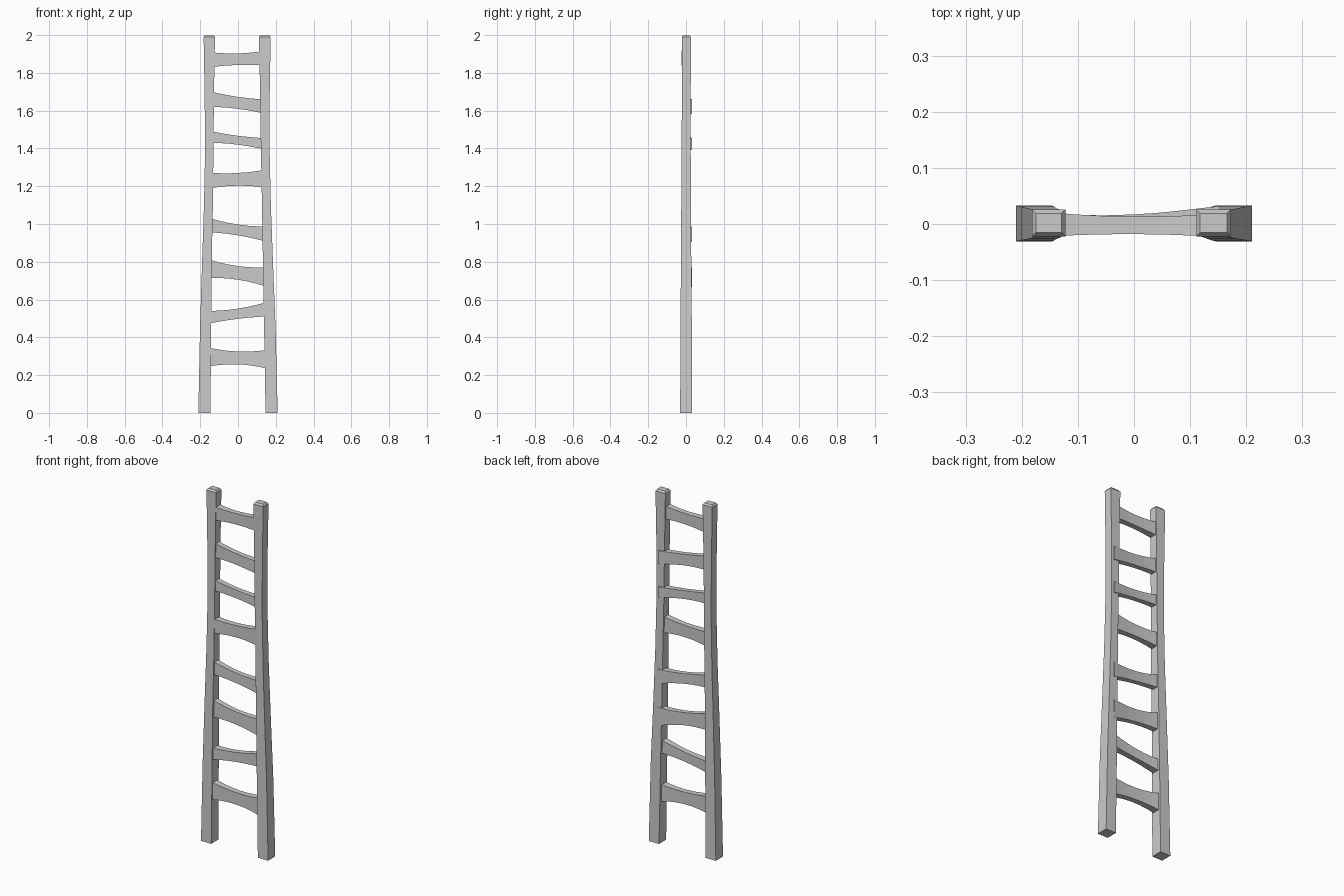
import bpy, bmesh


def loft(name, rings):
    """Skin a list of four-cornered rings into a closed solid."""
    bm = bmesh.new()
    loops = [[bm.verts.new(p) for p in ring] for ring in rings]
    for a, b in zip(loops, loops[1:]):
        for i in range(4):
            j = (i + 1) % 4
            bm.faces.new((a[i], a[j], b[j], b[i]))
    bm.faces.new(loops[0][::-1])
    bm.faces.new(loops[-1])
    bmesh.ops.recalc_face_normals(bm, faces=bm.faces)
    mesh = bpy.data.meshes.new(name)
    bm.to_mesh(mesh)
    bm.free()
    obj = bpy.data.objects.new(name, mesh)
    bpy.context.collection.objects.link(obj)
    return obj


def quad(l, m, r, t):
    """Smooth curve through the left, middle and right values."""
    return m + (r - l) / 2 * t + ((l + r) / 2 - m) * t * t


def rail(name, sections):
    rings = []
    for z, x0, x1, y0, y1 in sections:
        rings.append([(x0, y0, z), (x1, y0, z), (x1, y1, z), (x0, y1, z)])
    # Chamfered cap
    z, x0, x1, y0, y1 = sections[-1]
    c = 0.007
    rings.append([(x0 + c, y0 + c, 2), (x1 - c, y0 + c, 2),
                  (x1 - c, y1 - c, 2), (x0 + c, y1 - c, 2)])
    loft(name, rings)


# Side rails: z, x range, y range
rail("left_rail", [
    (0, -0.21, -0.146, -0.031, 0.033), (0.45, -0.201, -0.142, -0.029, 0.031),
    (0.8, -0.19, -0.139, -0.027, 0.028), (1.1, -0.18, -0.133, -0.025, 0.026),
    (1.4, -0.174, -0.13, -0.023, 0.025), (1.7, -0.177, -0.127, -0.022, 0.025),
    (1.99, -0.182, -0.122, -0.022, 0.026)])
rail("right_rail", [
    (0, 0.146, 0.21, -0.031, 0.033), (0.45, 0.138, 0.199, -0.029, 0.031),
    (0.8, 0.132, 0.185, -0.027, 0.028), (1.1, 0.127, 0.174, -0.025, 0.026),
    (1.4, 0.121, 0.167, -0.023, 0.025), (1.7, 0.117, 0.168, -0.022, 0.025),
    (1.99, 0.111, 0.173, -0.022, 0.026)])

# Rungs: top z (left, middle, right), bottom z (left, middle, right), skewed backwards
rungs = [
    ((0.34, 0.325, 0.33), (0.25, 0.257, 0.24), False),
    ((0.54, 0.552, 0.58), (0.478, 0.498, 0.51), False),
    ((0.805, 0.777, 0.77), (0.715, 0.705, 0.675), True),
    ((1.025, 0.997, 0.987), (0.955, 0.94, 0.912), True),
    ((1.27, 1.27, 1.285), (1.192, 1.203, 1.195), False),
    ((1.488, 1.467, 1.455), (1.43, 1.42, 1.397), True),
    ((1.698, 1.673, 1.66), (1.62, 1.61, 1.587), True),
    ((1.908, 1.903, 1.915), (1.832, 1.842, 1.84), False)]
for n, (top, low, skewed) in enumerate(rungs, 1):
    front = (-0.017, -0.011, -0.006) if skewed else (-0.021, -0.018, -0.022)
    back = (0.017, 0.017, 0.030) if skewed else (0.019, 0.013, 0.017)
    rings = []
    for t in (-1.18, -0.8, -0.4, 0, 0.4, 0.8, 1.18):
        x = 0.13 * t
        f, b = quad(*front, t), quad(*back, t)
        u, d = quad(*top, t), quad(*low, t)
        b = min(b, 0.032)
        rings.append([(x, f, d), (x, b, d), (x, b, u), (x, f, u)])
    loft(f"rung_{n}", rings)
